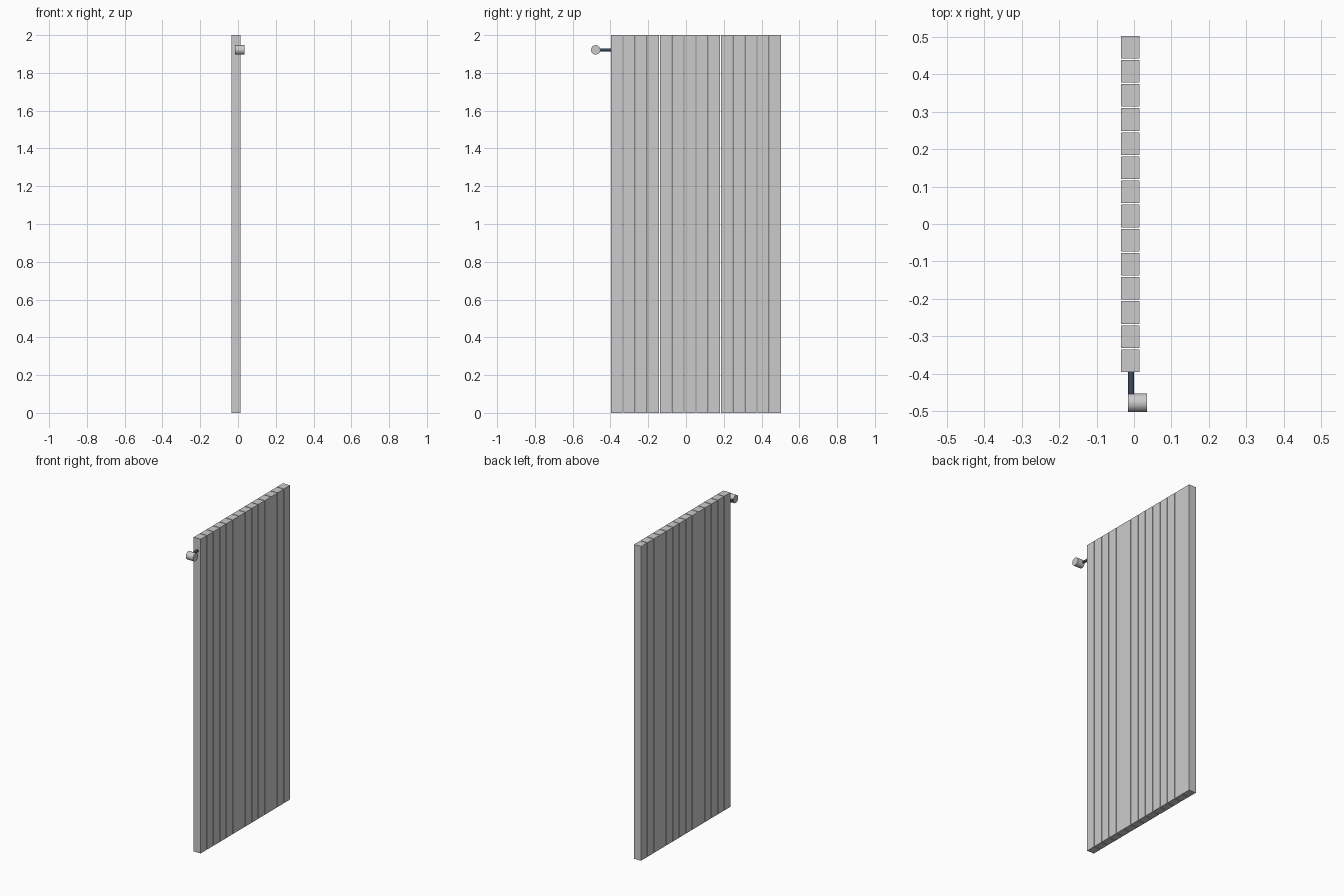
import bpy, math

if "Cube" in bpy.data.objects:
    bpy.data.objects.remove(bpy.data.objects["Cube"])

SLATS, PITCH, WIDTH = 14, 0.0645, 0.0605
X0, X1, Y_TOP, HEIGHT = -0.035, 0.0145, 0.503, 2.0
VALVE_Z, VALVE_R = 1.922, 0.0248


def box(name, lo, hi):
    bpy.ops.mesh.primitive_cube_add(size=1, location=[(a + b) / 2 for a, b in zip(lo, hi)])
    ob = bpy.context.object
    ob.name = name
    ob.scale = [b - a for a, b in zip(lo, hi)]
    bpy.ops.object.transform_apply(location=False, rotation=False, scale=True)
    return ob


def rod(name, radius, length, location, rotation):
    bpy.ops.mesh.primitive_cylinder_add(vertices=48, radius=radius, depth=length,
                                        location=location, rotation=rotation)
    ob = bpy.context.object
    ob.name = name
    bpy.ops.object.shade_smooth_by_angle(angle=math.radians(30))
    return ob


# Row of separate upright heating columns
for i in range(SLATS):
    y = Y_TOP - i * PITCH
    box(f"radiator_column_{i + 1:02d}", (X0, y - WIDTH, 0), (X1, y, HEIGHT))

# Dark connecting pipe, from the last column to the valve
pipe = rod("valve_pipe", 0.008, 0.09, (-0.0075, -0.425, VALVE_Z), (math.pi / 2, 0, 0))
mat = bpy.data.materials.new("dark_slate")
mat.diffuse_color = (0.045, 0.075, 0.11, 1)
mat.use_nodes = True
mat.node_tree.nodes["Principled BSDF"].inputs["Base Color"].default_value = mat.diffuse_color
pipe.data.materials.append(mat)

# Round valve knob lying across the pipe end
rod("valve_knob", VALVE_R, 0.0505, (0.00975, -0.503 + VALVE_R, VALVE_Z), (0, math.pi / 2, 0))
